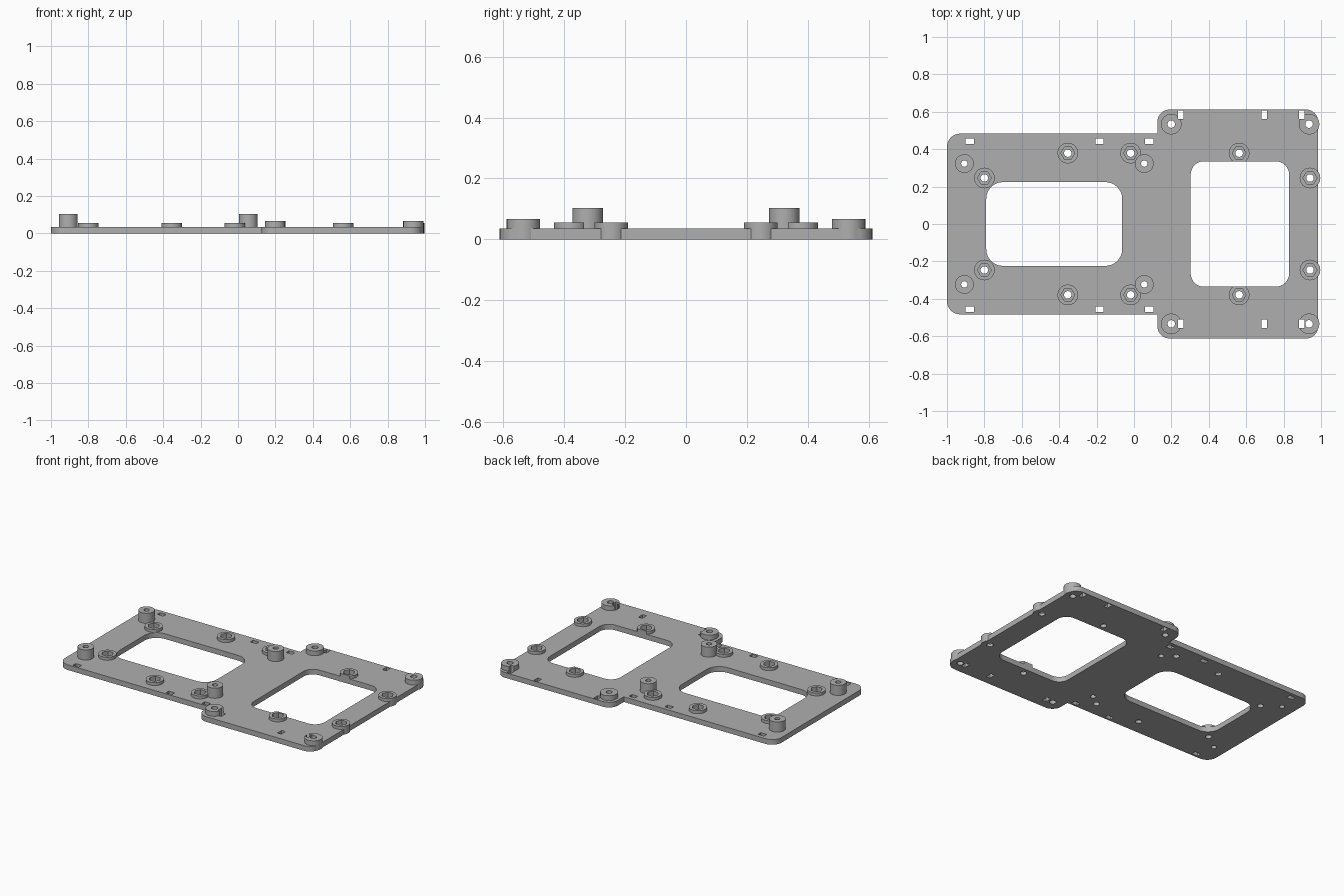
import bpy, bmesh
from math import cos, sin, pi, radians

cube = bpy.data.objects.get("Cube")
if cube:
    bpy.data.objects.remove(cube)

grey = bpy.data.materials.new("satin grey")
grey.use_nodes = True
GREY = (0.43, 0.43, 0.43, 1)
grey.diffuse_color = GREY
grey.node_tree.nodes["Principled BSDF"].inputs["Base Color"].default_value = GREY


def disc(x, y, r, n=40):
    return [(x + r * cos(2 * pi * i / n), y + r * sin(2 * pi * i / n)) for i in range(n)]


def rounded_rect(x0, x1, y0, y1, r=0.0, steps=8):
    corners = [(x1 - r, y1 - r), (x0 + r, y1 - r), (x0 + r, y0 + r), (x1 - r, y0 + r)]
    if r == 0:
        return corners
    return [(cx + r * cos(pi / 2 * (q + i / steps)), cy + r * sin(pi / 2 * (q + i / steps)))
            for q, (cx, cy) in enumerate(corners) for i in range(steps + 1)]


def prisms(name, outlines, z0, z1):
    """One object holding an upright solid for every outline."""
    bm = bmesh.new()
    for outline in outlines:
        base = bm.faces.new([bm.verts.new((x, y, z0)) for x, y in outline])
        top = bmesh.ops.extrude_face_region(bm, geom=[base])["geom"]
        bmesh.ops.translate(bm, vec=(0, 0, z1 - z0),
                            verts=[v for v in top if isinstance(v, bmesh.types.BMVert)])
    bmesh.ops.recalc_face_normals(bm, faces=bm.faces)
    mesh = bpy.data.meshes.new(name)
    bm.to_mesh(mesh)
    bm.free()
    mesh.materials.append(grey)
    obj = bpy.data.objects.new(name, mesh)
    bpy.context.collection.objects.link(obj)
    return obj


def combine(target, tool, operation):
    tool.hide_render = True
    mod = target.modifiers.new(tool.name, 'BOOLEAN')
    mod.operation, mod.solver, mod.object = operation, 'EXACT', tool
    bpy.context.view_layer.objects.active = target
    bpy.ops.object.modifier_apply(modifier=mod.name)
    bpy.data.objects.remove(tool)


def both_sides(points):
    return [(x, s * y) for x, y in points for s in (1, -1)]


THICK = 0.035
tall = both_sides([(-0.907, 0.323), (0.055, 0.323)])
corner = both_sides([(0.199, 0.534), (0.936, 0.534)])
nuts = both_sides([(-0.80, 0.246), (-0.354, 0.379), (-0.018, 0.379),
                   (0.562, 0.379), (0.941, 0.246)])

# Stepped base plate
plate = prisms("mounting_plate", [rounded_rect(-1, 0.25, -0.483, 0.483, 0.07)], 0, THICK)
combine(plate, prisms("wide_end", [rounded_rect(0.125, 0.985, -0.612, 0.612, 0.065)],
                      0, THICK), 'UNION')

# Raised bosses
for name, points, radius, height in (("nut_bosses", nuts, 0.055, 0.055),
                                     ("corner_standoffs", corner, 0.055, 0.067),
                                     ("tall_standoffs", tall, 0.05, 0.103)):
    combine(plate, prisms(name, [disc(x, y, radius) for x, y in points], 0, height), 'UNION')

# Large windows and cable tie slots
cuts = [rounded_rect(-0.79, -0.063, -0.224, 0.224, 0.09),
        rounded_rect(0.303, 0.829, -0.335, 0.335, 0.07)]
for x in (-0.90, -0.207, 0.06):
    for y in (0.427, -0.47):
        cuts.append(rounded_rect(x, x + 0.044, y, y + 0.03))
for x in (0.236, 0.682, 0.882):
    for y in (0.561, -0.555):
        cuts.append(rounded_rect(x, x + 0.029, y, y + 0.045))
combine(plate, prisms("openings", cuts, -0.1, 0.2), 'DIFFERENCE')

# Hexagonal nut pockets and screw holes
combine(plate, prisms("hex_pockets", [disc(x, y, 0.037, 6) for x, y in nuts], 0.02, 0.2),
        'DIFFERENCE')
holes = ([disc(x, y, 0.02, 24) for x, y in nuts + corner] +
         [disc(x, y, 0.017, 24) for x, y in tall])
combine(plate, prisms("screw_holes", holes, -0.1, 0.2), 'DIFFERENCE')

# Smooth round walls, keep crisp edges
bpy.ops.object.select_all(action='DESELECT')
plate.select_set(True)
bpy.context.view_layer.objects.active = plate
bpy.ops.object.shade_smooth_by_angle(angle=radians(30))
